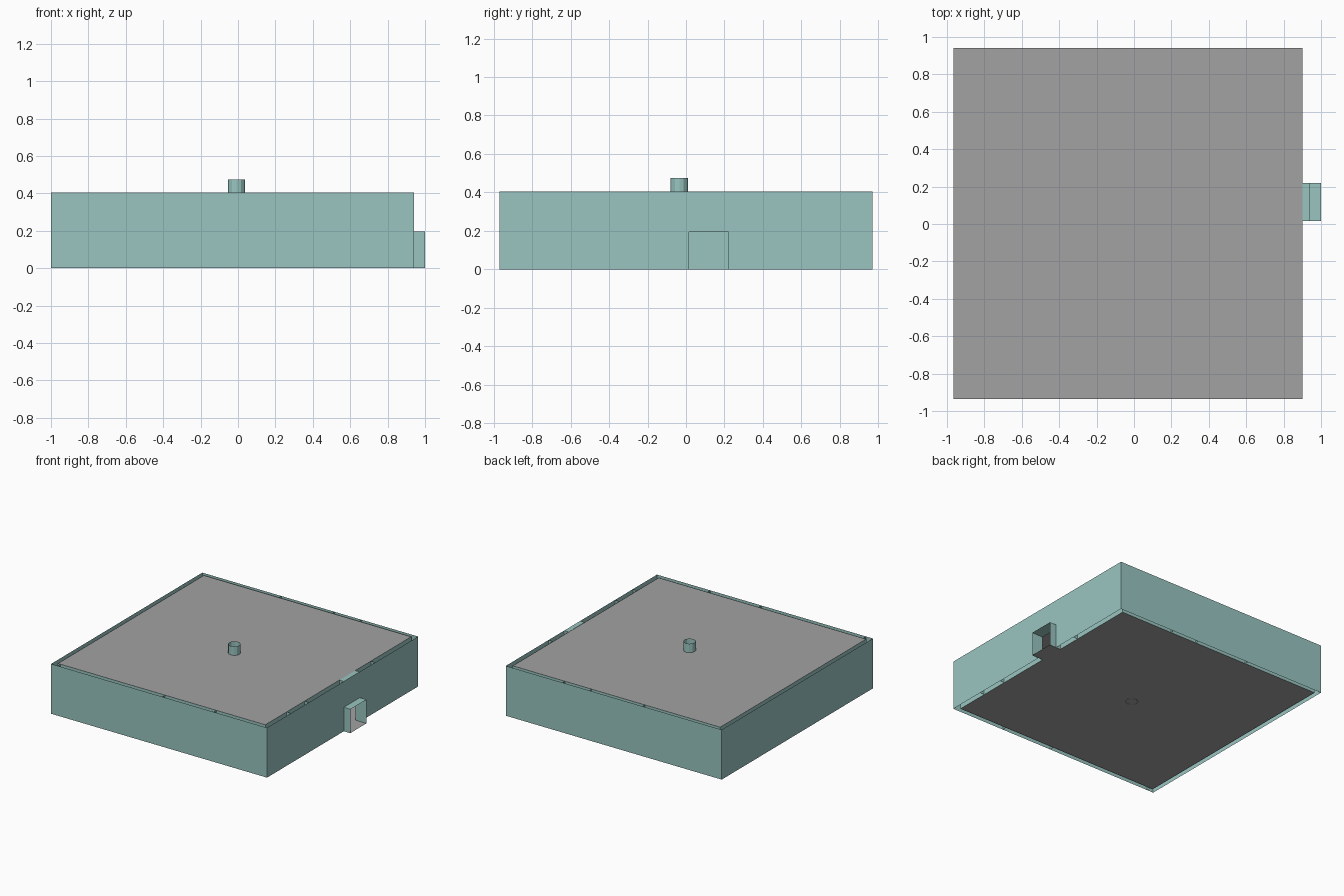
import bpy, bmesh, math
from mathutils import Matrix

if "Cube" in bpy.data.objects:
    bpy.data.objects.remove(bpy.data.objects["Cube"])

H, DOOR_H = 0.405, 0.195
OUT = (-1.0, 0.94, -0.97, 0.97)
INN = (-0.965, 0.90, -0.935, 0.94)
D0, D1, PX = 0.015, 0.22, 1.0

teal = bpy.data.materials.new("teal")
teal.diffuse_color = (0.32, 0.56, 0.53, 1)
teal.use_nodes = True
teal.node_tree.nodes["Principled BSDF"].inputs["Base Color"].default_value = teal.diffuse_color
slab_grey = bpy.data.materials.new("slab_grey")
slab_grey.diffuse_color = (0.36, 0.36, 0.36, 1)
slab_grey.use_nodes = True
slab_grey.node_tree.nodes["Principled BSDF"].inputs["Base Color"].default_value = slab_grey.diffuse_color


def sheet(name, quads, mat):
    bm = bmesh.new()
    for q in quads:
        bm.faces.new([bm.verts.new(p) for p in q])
    bmesh.ops.remove_doubles(bm, verts=bm.verts, dist=1e-5)
    me = bpy.data.meshes.new(name)
    bm.to_mesh(me)
    bm.free()
    me.materials.append(mat)
    ob = bpy.data.objects.new(name, me)
    bpy.context.collection.objects.link(ob)
    return ob


def wall(x0, y0, x1, y1, z0=0.0, z1=H):
    return [(x0, y0, z0), (x1, y1, z0), (x1, y1, z1), (x0, y0, z1)]


def flat(x0, x1, y0, y1, z):
    return [(x0, y0, z), (x1, y0, z), (x1, y1, z), (x0, y1, z)]


def ring(b):
    # four wall skins with a doorway in the right-hand one
    x0, x1, y0, y1 = b
    return [wall(x0, y0, x1, y0), wall(x1, y1, x0, y1), wall(x0, y1, x0, y0),
            wall(x1, y0, x1, D0), wall(x1, D1, x1, y1),
            wall(x1, D0, x1, D1, DOOR_H, H)]


# Hollow double-skinned walls, open at the top and bottom
sheet("outer_wall", ring(OUT), teal)
sheet("inner_wall", [q[::-1] for q in ring(INN)], teal)

# Thin dividers inside the wall cavity
div = [wall(x, OUT[2], x, INN[2]) for x in (-0.94, 0.0, 0.46)]
div += [wall(x, INN[3], x, OUT[3]) for x in (-0.29, 0.19, 0.43)]
div += [wall(INN[1], y, OUT[1], y) for y in (-0.66, -0.43, 0.42)]
sheet("wall_dividers", div, teal)

# Lintel cap and doorway porch: two cheeks and a top
xi, xo = INN[1], OUT[1]
sheet("lintel", [flat(xi, xo, D0, D1, H), wall(xi, D0, xo, D0, DOOR_H, H),
                 wall(xo, D1, xi, D1, DOOR_H, H)], teal)
sheet("porch", [wall(xi, D0, PX, D0, 0, DOOR_H), wall(PX, D1, xi, D1, 0, DOOR_H),
                flat(xi, PX, D0, D1, DOOR_H)], teal)

# Floor, roof and porch floor
sheet("floor", [flat(*INN, 0.002)], slab_grey)
sheet("porch_floor", [flat(xi, PX, D0, D1, 0.002)], slab_grey)
sheet("roof", [flat(*INN, H - 0.002)], slab_grey)

# Central flue, an open tube running from floor to above the roof
bm = bmesh.new()
bmesh.ops.create_cone(bm, cap_ends=False, segments=12, radius1=0.046, radius2=0.046,
                      depth=0.475, matrix=Matrix.Translation((-0.008, -0.035, 0.2375)))
me = bpy.data.meshes.new("flue")
bm.to_mesh(me)
bm.free()
me.materials.append(teal)
flue = bpy.data.objects.new("flue", me)
bpy.context.collection.objects.link(flue)
